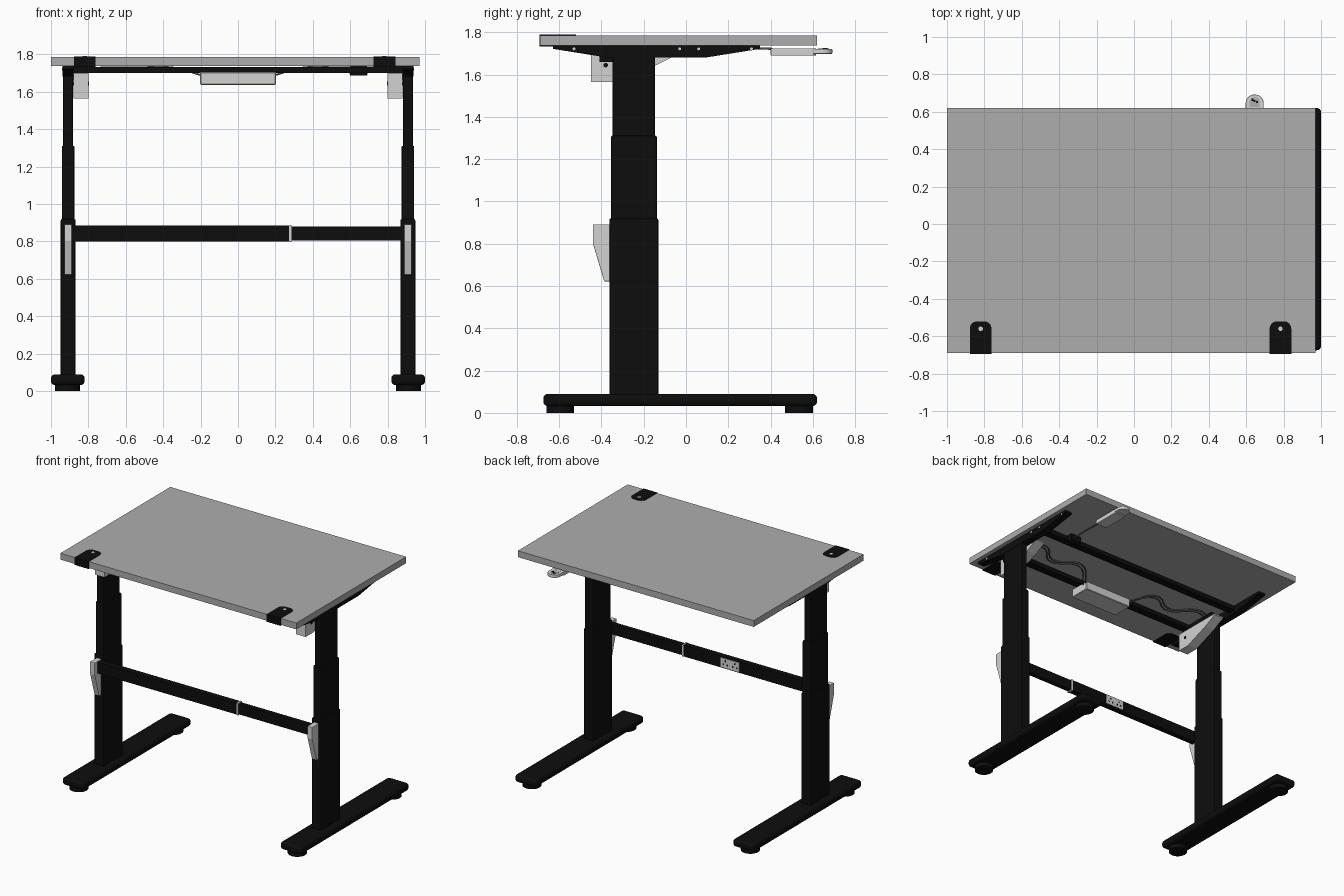
import bpy, bmesh, math
from mathutils import Matrix, Vector

cube = bpy.data.objects.get("Cube")
if cube:
    bpy.data.objects.remove(cube, do_unlink=True)


def material(name, value):
    m = bpy.data.materials.new(name)
    m.use_nodes = True
    col = (value, value, value, 1)
    m.diffuse_color = col
    m.node_tree.nodes["Principled BSDF"].inputs["Base Color"].default_value = col
    return m


GREY = material("desktop grey", 0.42)
BLACK = material("frame black", 0.004)
LIGHT = material("light grey plastic", 0.65)
CABLE = material("cable grey", 0.12)


def finish(name, bm, mat, bevel=0, segments=2, smooth=False):
    bmesh.ops.recalc_face_normals(bm, faces=bm.faces)
    me = bpy.data.meshes.new(name)
    bm.to_mesh(me)
    bm.free()
    me.materials.append(mat)
    ob = bpy.data.objects.new(name, me)
    bpy.context.collection.objects.link(ob)
    if bevel:
        b = ob.modifiers.new("bevel", "BEVEL")
        b.width, b.segments, b.limit_method = bevel, segments, "ANGLE"
    if smooth:
        bpy.ops.object.select_all(action="DESELECT")
        ob.select_set(True)
        bpy.context.view_layer.objects.active = ob
        bpy.ops.object.shade_smooth_by_angle(angle=math.radians(35))
    return ob


def box(name, x, y, z, mat, bevel=0, segments=2):
    """Box from its (low, high) extent on each axis."""
    bm = bmesh.new()
    bmesh.ops.create_cube(bm, size=1)
    for v in bm.verts:
        v.co = [(lo + hi) / 2 + c * (hi - lo) for c, (lo, hi) in zip(v.co, (x, y, z))]
    return finish(name, bm, mat, bevel, segments)


def prism(name, points, start, depth, mat, axis="x", bevel=0):
    """Extrude a flat outline: (y, z) along x, or (x, y) along z."""
    bm = bmesh.new()
    if axis == "x":
        verts = [bm.verts.new((start, a, b)) for a, b in points]
        step = Vector((depth, 0, 0))
    else:
        verts = [bm.verts.new((a, b, start)) for a, b in points]
        step = Vector((0, 0, depth))
    face = bm.faces.new(verts)
    new = bmesh.ops.extrude_face_region(bm, geom=[face])["geom"]
    bmesh.ops.translate(bm, vec=step, verts=[v for v in new if isinstance(v, bmesh.types.BMVert)])
    return finish(name, bm, mat, bevel)


def disc(name, centre, r, depth, mat, axis="Z", sides=24, top=None):
    bm = bmesh.new()
    bmesh.ops.create_cone(bm, cap_ends=True, segments=sides, radius1=r,
                          radius2=r if top is None else top, depth=depth)
    turn = {"Z": Matrix(), "X": Matrix.Rotation(math.pi / 2, 4, "Y"),
            "Y": Matrix.Rotation(math.pi / 2, 4, "X")}[axis]
    bmesh.ops.transform(bm, matrix=Matrix.Translation(centre) @ turn, verts=bm.verts)
    return finish(name, bm, mat, smooth=True)


def tab(cx, half, y_flat, y_round, corner):
    """Outline with a straight end at y_flat and rounded corners at y_round."""
    s = 1 if y_round > y_flat else -1
    pts = [(cx - half, y_flat), (cx + half, y_flat)]
    for side, first in ((1, 0), (-1, 90)):
        for i in range(7):
            a = math.radians(first + 15 * i)
            pts.append((cx + side * (half - corner) + corner * math.cos(a),
                        y_round - s * corner + s * corner * math.sin(a)))
    return pts


def cable(name, points):
    cu = bpy.data.curves.new(name, "CURVE")
    cu.dimensions = "3D"
    cu.bevel_depth, cu.bevel_resolution, cu.resolution_u = 0.005, 2, 6
    sp = cu.splines.new("BEZIER")
    sp.bezier_points.add(len(points) - 1)
    for p, co in zip(sp.bezier_points, points):
        p.co = co
        p.handle_left_type = p.handle_right_type = "AUTO"
    cu.materials.append(CABLE)
    bpy.context.collection.objects.link(bpy.data.objects.new(name, cu))


# Desktop
box("desktop", (-1, 0.97), (-0.69, 0.62), (1.738, 1.786), GREY)

# Each side: foot, telescoping column, top bracket, gusset and hook
for side, s in (("right", -1), ("left", 1)):
    def span(a, b):
        return tuple(sorted((s * a, s * b)))

    box(side + "_foot", span(0.82, 1.0), (-0.675, 0.62), (0.032, 0.09), BLACK, 0.022, 4)
    for end, y in (("front", -0.595), ("back", 0.535)):
        disc(f"{side}_{end}_foot_pad", (s * 0.912, y, 0.018), 0.066, 0.036, BLACK)
    box(side + "_column_lower", span(0.868, 0.948), (-0.363, -0.131), (0.08, 0.92), BLACK, 0.008)
    box(side + "_column_middle", span(0.874, 0.942), (-0.355, -0.138), (0.9, 1.312), BLACK, 0.008)
    box(side + "_column_upper", span(0.882, 0.936), (-0.348, -0.147), (1.3, 1.7), BLACK, 0.008)
    prism(side + "_top_bracket",
          [(-0.63, 1.738), (0.35, 1.738), (0.35, 1.722), (0.1, 1.682),
           (-0.38, 1.682), (-0.63, 1.722)], s * 0.88, s * 0.058, BLACK)
    for i, y in enumerate((-0.53, -0.03, 0.06, 0.31)):
        disc(f"{side}_bracket_screw_{i}", (s * 0.939, y, 1.722), 0.007, 0.004, LIGHT, "X", 12)
    prism(side + "_gusset",
          [(-0.45, 1.7), (-0.45, 1.565), (-0.35, 1.565), (-0.15, 1.64),
           (-0.05, 1.69), (-0.05, 1.7)], s * 0.80, s * 0.08, LIGHT)
    box(side + "_gusset_mount", span(0.81, 0.89), (-0.41, -0.1), (1.69, 1.738), BLACK)
    box(side + "_gusset_clip", span(0.87, 0.888), (-0.41, -0.34), (1.66, 1.71), BLACK)
    for face, x in (("outer", 0.881), ("inner", 0.799)):
        disc(f"{side}_gusset_{face}_bolt", (s * x, -0.38, 1.645), 0.011, 0.004, BLACK, "X", 12)
    prism(side + "_column_hook",
          [(-0.44, 0.892), (-0.36, 0.892), (-0.36, 0.622), (-0.387, 0.622), (-0.44, 0.8)],
          s * 0.888, s * 0.04, LIGHT, bevel=0.003)

# Cross beam with sleeve and power socket
box("cross_beam_outer", (-0.9, 0.28), (-0.405, -0.362), (0.8, 0.885), BLACK)
box("cross_beam_inner", (0.27, 0.9), (-0.401, -0.366), (0.804, 0.881), BLACK)
box("beam_sleeve", (0.273, 0.285), (-0.408, -0.359), (0.797, 0.888), LIGHT)
box("socket_plate", (-0.195, -0.04), (-0.363, -0.356), (0.808, 0.878), LIGHT)
for i, x in enumerate((-0.158, -0.08)):
    for j, (dx, dz) in enumerate(((-0.016, -0.01), (0.016, -0.01), (0, 0.016))):
        disc(f"socket_hole_{i}_{j}", (x + dx, -0.356, 0.843 + dz), 0.0065, 0.003, BLACK, "Y", 12)

# Rails under the desktop
for name, y in (("front", -0.37), ("back", 0.05)):
    box(name + "_rail", (-0.89, 0.89), (y - 0.03, y + 0.03), (1.7, 1.732), BLACK)

# Control box
box("control_box", (-0.203, 0.203), (-0.45, -0.29), (1.638, 1.705), LIGHT, 0.004, 1)

# Clips wrapping the front edge
for name, x in (("right", -0.82), ("left", 0.783)):
    outline = tab(x, 0.058, -0.693, -0.52, 0.04)
    prism(name + "_clip_top", outline, 1.785, 0.004, BLACK, "z")
    prism(name + "_clip_bottom", outline, 1.732, 0.007, BLACK, "z")
    box(name + "_clip_front", (x - 0.058, x + 0.058), (-0.694, -0.688), (1.732, 1.789), BLACK)
    disc(name + "_clip_button", (x, -0.56, 1.7895), 0.012, 0.003, LIGHT)

# Hand controller with button ring
prism("controller_body", tab(0.645, 0.048, 0.4, 0.615, 0.02), 1.69, 0.034, LIGHT, "z", 0.004)
prism("controller_tip", tab(0.645, 0.048, 0.6, 0.692, 0.045), 1.698, 0.024, LIGHT, "z", 0.004)
prism("controller_ring", tab(0.645, 0.027, 0.625, 0.677, 0.025), 1.721, 0.003, GREY, "z")
for i, dx in enumerate((-0.012, 0.0, 0.012)):
    box(f"controller_button_{i}", (0.64 + dx, 0.65 + dx),
        (0.652 - dx / 2, 0.664 - dx / 2), (1.723, 1.727), BLACK)
box("controller_mount", (0.6, 0.69), (0.08, 0.12), (1.688, 1.738), BLACK)

# Cables
cable("controller_cable", [(0.645, 0.41, 1.722), (0.645, 0.25, 1.728), (0.645, 0.1, 1.728)])
for side, s in (("right", -1), ("left", 1)):
    for i in range(2):
        d = 0.03 * i
        cable(f"{side}_motor_cable_{i}",
              [(s * 0.2, -0.33 + d, 1.69), (s * 0.35, -0.2 + d, 1.73),
               (s * 0.55, -0.28 + d, 1.73), (s * 0.72, -0.16 + d, 1.73), (s * 0.86, -0.2 + d, 1.72)])
